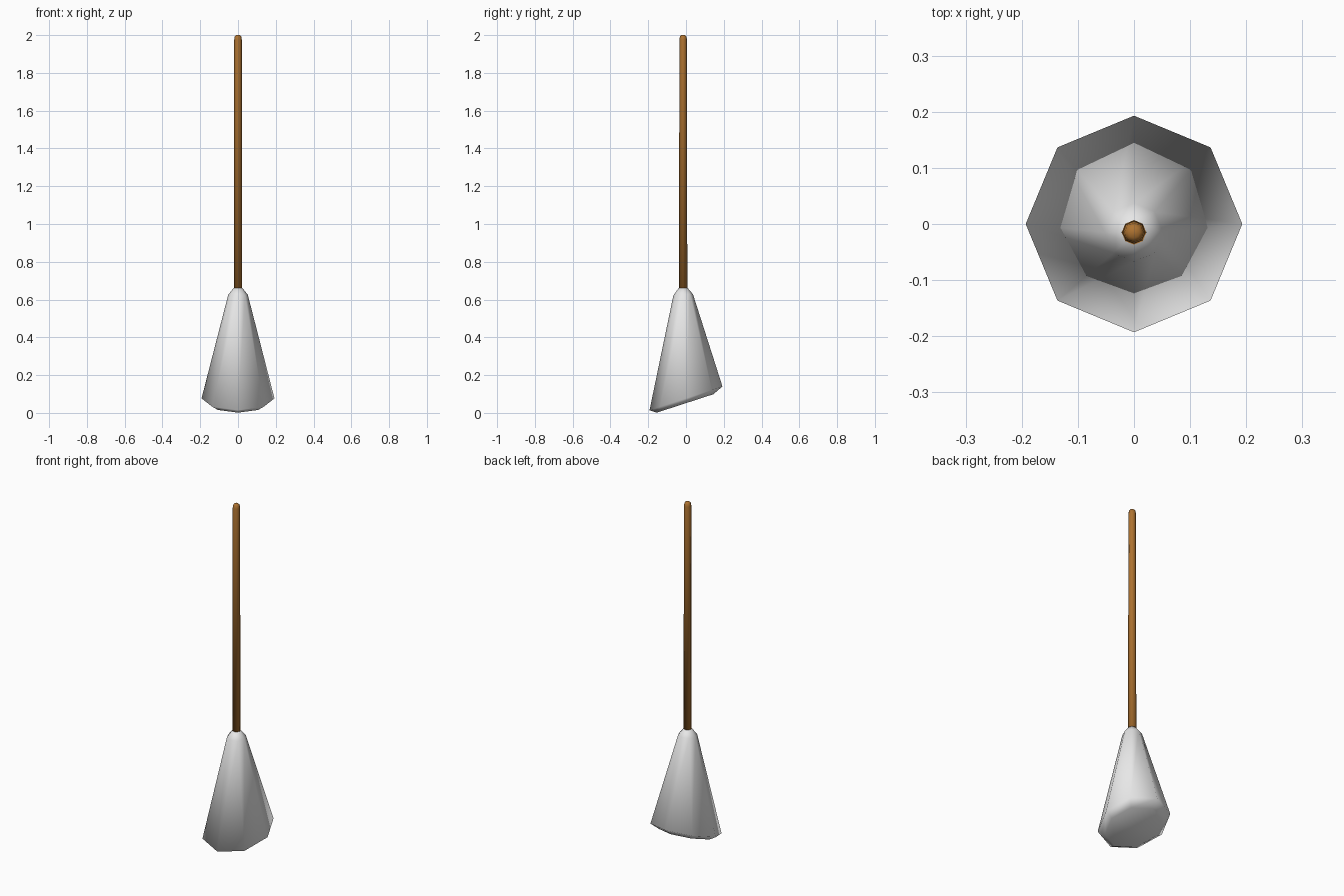
import bpy, bmesh, math

if "Cube" in bpy.data.objects:
    bpy.data.objects.remove(bpy.data.objects["Cube"])


def material(name, rgb):
    m = bpy.data.materials.new(name)
    m.diffuse_color = (*rgb, 1)
    m.use_nodes = True
    m.node_tree.nodes["Principled BSDF"].inputs["Base Color"].default_value = m.diffuse_color
    return m


def loft(name, rings, mat, sides=8):
    """Stack of rings (centre_y, z, radius, slope); slope tilts the ring along y."""
    bm = bmesh.new()
    loops = []
    for cy, z, r, slope in rings:
        loop = []
        for i in range(sides):
            a = 2 * math.pi * i / sides
            y = cy + r * math.sin(a)
            loop.append(bm.verts.new((r * math.cos(a), y, z + slope * (y - cy))))
        loops.append(loop)
    for lo, hi in zip(loops, loops[1:]):
        for i in range(sides):
            j = (i + 1) % sides
            bm.faces.new((lo[i], lo[j], hi[j], hi[i]))
    bm.faces.new(loops[0][::-1])
    bm.faces.new(loops[-1])
    for f in bm.faces:
        f.smooth = True
    me = bpy.data.meshes.new(name)
    bm.to_mesh(me)
    bm.free()
    me.materials.append(mat)
    ob = bpy.data.objects.new(name, me)
    bpy.context.collection.objects.link(ob)
    return ob


wood = material("brown wood", (0.42, 0.17, 0.03))
fibre = material("light grey bristles", (0.8, 0.8, 0.8))

# Bristle head: slanted sole, flared skirt, narrow shoulder and collar
loft("bristle_head", [
    (-0.005, 0.050, 0.150, 0.325),
    (0.0, 0.077, 0.193, 0.325),
    (-0.015, 0.625, 0.052, 0.06),
    (-0.015, 0.662, 0.023, 0.0),
], fibre)

# Slim handle with a rounded tip
loft("handle", [
    (-0.015, 0.640, 0.022, 0),
    (-0.015, 1.976, 0.020, 0),
    (-0.015, 1.993, 0.017, 0),
    (-0.015, 2.000, 0.010, 0),
], wood)
